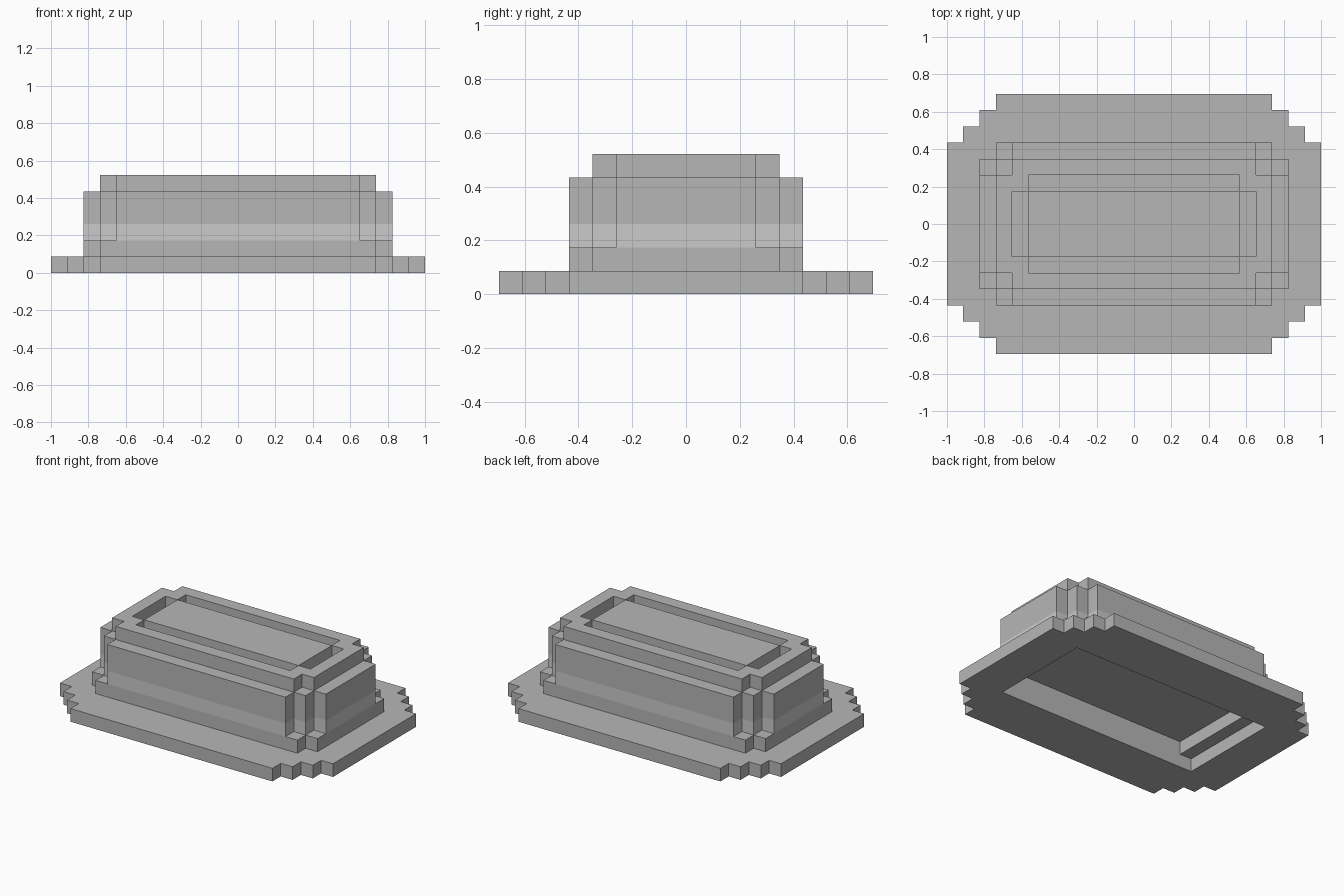
import bpy, bmesh, math

if "Cube" in bpy.data.objects:
    bpy.data.objects.remove(bpy.data.objects["Cube"])

U = 2 / 23  # one block of the model's grid


def stepped(*rects):
    """Plan shape: union of centred rectangles (half x, half y), in blocks."""
    return lambda x, y: any(abs(x) < a and abs(y) < b for a, b in rects)


def cells(z0, z1, outer, hole=None):
    """Blocks filling a plan shape between two levels, minus a hole."""
    out = set()
    for k in range(z0, z1):
        for i in range(-12, 13):
            for j in range(-9, 9):
                if outer(i, j + 0.5) and not (hole and hole(i, j + 0.5)):
                    out.add((i, j, k))
    return out


def grey(name, value):
    mat = bpy.data.materials.new(name)
    mat.diffuse_color = (value, value, value, 1)
    mat.use_nodes = True
    mat.node_tree.nodes["Principled BSDF"].inputs["Base Color"].default_value = mat.diffuse_color
    return mat


dark = grey("dark_grey", 0.47)
light = grey("light_grey", 0.63)
body_plan = stepped((9.5, 3), (8.5, 4), (7.5, 5))

parts = {
    # wide flange with stepped corners and an opening underneath
    "base_flange": (dark, cells(0, 1, stepped((11.5, 5), (10.5, 6), (9.5, 7), (8.5, 8)),
                                stepped((8.5, 4)))),
    # skirt around the underside hollow
    "lower_skirt": (dark, cells(1, 2, stepped((9.5, 4), (8.5, 5)), stepped((7.5, 4)))),
    # lighter band and main body above it
    "light_band": (light, cells(2, 3, body_plan)),
    "main_body": (dark, cells(3, 5, body_plan)),
    # top rim around the groove
    "top_rim": (dark, cells(5, 6, stepped((8.5, 3), (7.5, 4)), stepped((7.5, 2), (6.5, 3)))),
    # raised panel inside the groove
    "top_panel": (dark, cells(5, 6, stepped((6.5, 2)))),
}
solid = set().union(*(blocks for _, blocks in parts.values()))

# one mesh of the exposed faces, so the colour band stays flush
bm = bmesh.new()
verts = {}
mats = [dark, light]


def vert(p):
    if p not in verts:
        verts[p] = bm.verts.new(((p[0] - 0.5) * U, p[1] * U, p[2] * U))
    return verts[p]


def add_faces(mat, blocks):
    """Add the exposed faces of the blocks of one part."""
    for c in sorted(blocks):
        for axis in range(3):
            for side in (0, 1):
                n = list(c)
                n[axis] += 2 * side - 1
                if tuple(n) in solid:
                    continue
                ring = []
                for s, t in ((0, 0), (1, 0), (1, 1), (0, 1)):
                    p = list(c)
                    p[axis] += side
                    p[(axis + 1) % 3] += s
                    p[(axis + 2) % 3] += t
                    ring.append(vert(tuple(p)))
                # the ceiling of the underside hollow keeps the dark grey
                under = axis == 2 and side == 0
                face = bm.faces.new(ring if side else ring[::-1])
                face.material_index = 0 if under else mats.index(mat)


for part_mat, part_blocks in parts.values():
    add_faces(part_mat, part_blocks)

# merge flat areas of one colour
bmesh.ops.dissolve_limit(bm, angle_limit=math.radians(1), verts=bm.verts[:],
                         edges=bm.edges[:], delimit={'MATERIAL'})
mesh = bpy.data.meshes.new("stepped_block")
bm.to_mesh(mesh)
bm.free()
for m in mats:
    mesh.materials.append(m)
bpy.context.collection.objects.link(bpy.data.objects.new("stepped_block", mesh))
